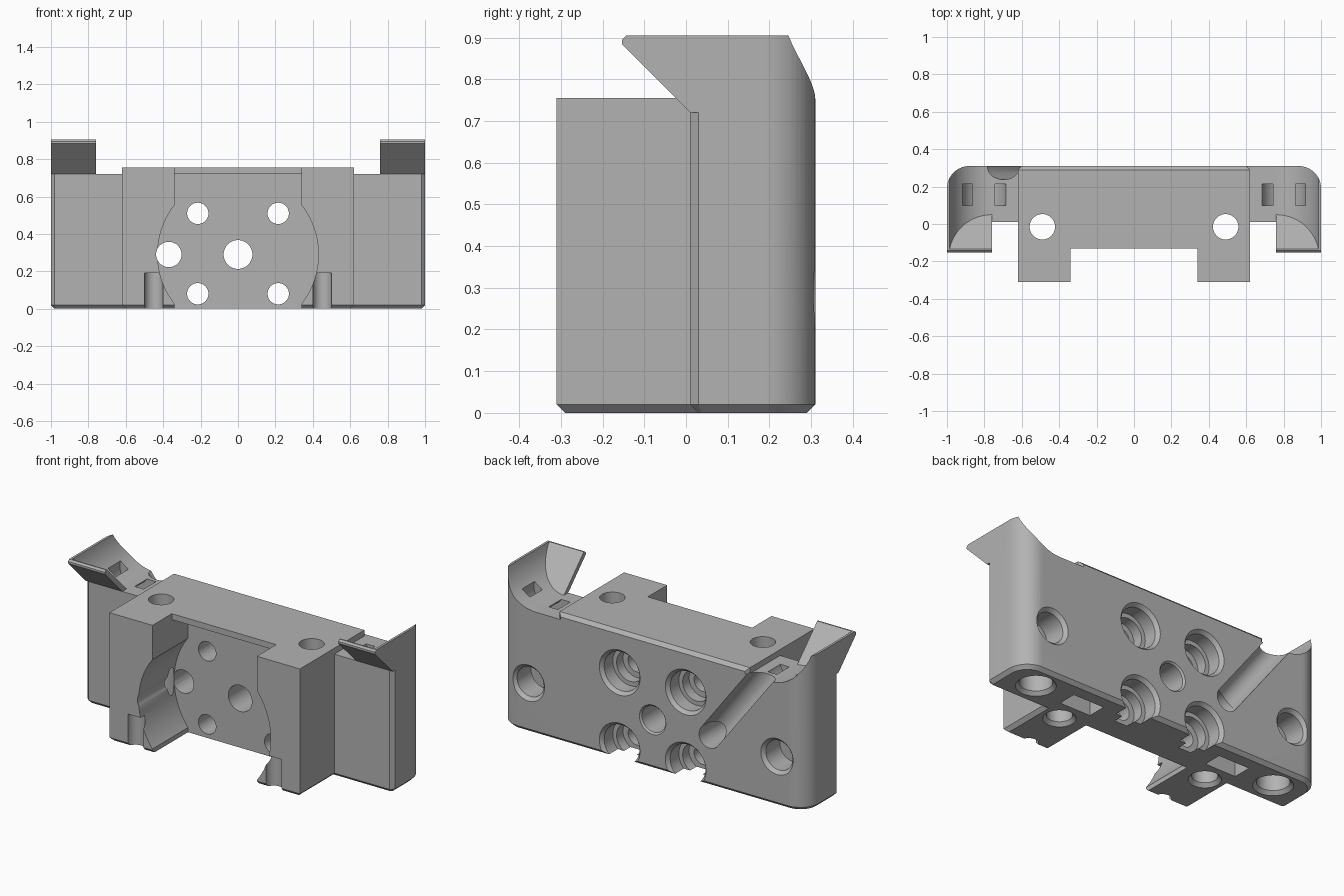
import bpy, bmesh
from math import sin, cos, pi
from mathutils import Vector

if "Cube" in bpy.data.objects:
    bpy.data.objects.remove(bpy.data.objects["Cube"])

grey = bpy.data.materials.new("plain_grey")
grey.use_nodes = True
grey.diffuse_color = (0.45, 0.45, 0.45, 1)
grey.node_tree.nodes["Principled BSDF"].inputs["Base Color"].default_value = (0.45, 0.45, 0.45, 1)


def finish(bm, name):
    bmesh.ops.recalc_face_normals(bm, faces=bm.faces)
    mesh = bpy.data.meshes.new(name)
    bm.to_mesh(mesh)
    bm.free()
    mesh.materials.append(grey)
    obj = bpy.data.objects.new(name, mesh)
    bpy.context.collection.objects.link(obj)
    return obj


def prism(name, points, vector, bevel_rule=None, size=0.02):
    """Extrude a flat outline, chamfering the edges picked by a rule."""
    bm = bmesh.new()
    face = bm.faces.new([bm.verts.new(p) for p in points])
    ext = bmesh.ops.extrude_face_region(bm, geom=[face])["geom"]
    bmesh.ops.translate(bm, vec=vector, verts=[g for g in ext if isinstance(g, bmesh.types.BMVert)])
    bmesh.ops.recalc_face_normals(bm, faces=bm.faces)
    if bevel_rule:
        edges = [e for e in bm.edges if all(bevel_rule(v.co) for v in e.verts)]
        bmesh.ops.bevel(bm, geom=edges, offset=size, segments=1, affect='EDGES', profile=0.5)
    return finish(bm, name)


def box(name, x0, x1, y0, y1, z0, z1, rule=None):
    return prism(name, [(x0, y0, z0), (x1, y0, z0), (x1, y1, z0), (x0, y1, z0)],
                 (0, 0, z1 - z0), rule)


def lathe(profile, origin, axis, segments=40):
    """Stepped round solid from (radius, distance along axis) pairs."""
    bm = bmesh.new()
    turn = Vector((0, 0, 1)).rotation_difference(Vector(axis))
    rings = []
    for r, t in profile:
        rings.append([bm.verts.new(Vector(origin) + turn @ Vector((r * cos(2 * pi * i / segments),
                      r * sin(2 * pi * i / segments), t))) for i in range(segments)])
    for a, b in zip(rings, rings[1:]):
        for i in range(segments):
            j = (i + 1) % segments
            bm.faces.new((a[i], a[j], b[j], b[i]))
    bm.faces.new(rings[0])
    bm.faces.new(rings[-1])
    return finish(bm, "cutter")


def combine(target, other, operation='DIFFERENCE'):
    other.hide_render = True
    mod = target.modifiers.new("join", 'BOOLEAN')
    mod.operation, mod.solver, mod.object = operation, 'EXACT', other
    bpy.context.view_layer.objects.active = target
    bpy.ops.object.modifier_apply(modifier=mod.name)
    bpy.data.objects.remove(other)


BACK, INTO, UP = 0.31, (0, -1, 0), (0, 0, 1)
R = 0.12

# Wide back plate with rounded rear corners
half = [(0.98, 0.01), (1, 0.03)]
half += [(1 - R + R * cos(k * pi / 24), BACK - R + R * sin(k * pi / 24)) for k in range(13)]
outline = half + [(-x, y) for x, y in reversed(half)]
body = prism("mount_body", [(x, y, 0) for x, y in outline], (0, 0, 0.905), lambda p: p.z < 0.001)

# Raised corner ears: sloped lip, then a scooped inside
for s in (-1, 1):
    ear = [(0.01, 0.72), (-0.153, 0.883), (-0.153, 0.895), (-0.143, 0.905), (0.15, 0.905), (0.15, 0.72)]
    combine(body, prism("ear", [(s * 0.76, y, z) for y, z in ear], (s * 0.24, 0, 0)), 'UNION')
combine(body, box("cutter", -0.76, 0.76, -0.5, 0.5, 0.72, 1.2))
for s in (-1, 1):
    scoop = lathe([(0.231, -0.2), (0.231, 0.5)], (s * 0.76, 0, 0.951), (0, 1, 0), 64)
    for v in scoop.data.vertices:
        if v.co.y < 0:
            v.co.y = 0.05 - (v.co.z - 0.72)
    combine(body, scoop)

# Thick centre block
combine(body, box("block", -0.62, 0.62, -BACK, BACK, 0, 0.755,
                  lambda p: p.z < 0.001 or (p.z > 0.75 and p.y > 0.3)), 'UNION')

# Front recess: straight slot, top notch and round pocket
combine(body, box("cutter", -0.34, 0.34, -0.5, 0.02, -0.1, 0.72))
combine(body, box("cutter", -0.34, 0.34, -0.5, -0.13, 0.5, 1))
combine(body, lathe([(0.43, -0.5), (0.43, 0.02)], (0, 0, 0.29), (0, 1, 0), 80))

# Stepped screw holes, open to the recess
for x in (-0.215, 0.215):
    for z in (0.08, 0.51):
        combine(body, lathe([(0.15, -0.02), (0.115, 0.02), (0.115, 0.1), (0.09, 0.1),
                             (0.09, 0.16), (0.057, 0.16), (0.057, 0.4)], (x, BACK, z), INTO))

# Centre hole and cable hole with its slanted channel
combine(body, lathe([(0.105, -0.02), (0.077, 0.01), (0.077, 0.4)], (0, BACK, 0.29), INTO))
combine(body, lathe([(0.068, -0.1), (0.068, 0.8)], (-0.37, BACK, 0.29), INTO))
combine(body, lathe([(0.068, 0), (0.068, 0.75)], (-0.37, 0.305, 0.29), (-0.35, 0, 0.46)))

for s in (-1, 1):
    # Blind rear and bottom sockets
    combine(body, lathe([(0.125, -0.02), (0.087, 0.02), (0.087, 0.15)], (s * 0.81, BACK, 0.29), INTO))
    combine(body, lathe([(0.125, -0.02), (0.087, 0.02), (0.087, 0.15)], (s * 0.8, 0.165, 0), UP))
    # Rectangular bottom pocket
    combine(body, box("cutter", s * 0.49 - 0.1, s * 0.49 + 0.1, 0.11, 0.22, -0.1, 0.15))
    # Vertical hole and half-round front groove
    combine(body, lathe([(0.105, -0.02), (0.068, 0.02), (0.068, 1)], (s * 0.49, -0.015, 0), UP))
    combine(body, lathe([(0.05, -0.1), (0.05, 0.19)], (s * 0.45, -BACK, 0), UP))
    # Curved strap tunnel in the scooped floor
    tunnel = lathe([(0.12, 0.1), (0.12, 0.215)], (s * 0.8, 0, 0.75), (0, 1, 0))
    combine(tunnel, lathe([(0.065, 0), (0.065, 0.4)], (s * 0.8, 0, 0.75), (0, 1, 0)))
    combine(body, tunnel)

# Smooth round surfaces, keep machined edges sharp
bpy.ops.object.select_all(action='DESELECT')
body.select_set(True)
bpy.context.view_layer.objects.active = body
bpy.ops.object.shade_smooth_by_angle(angle=0.5)
